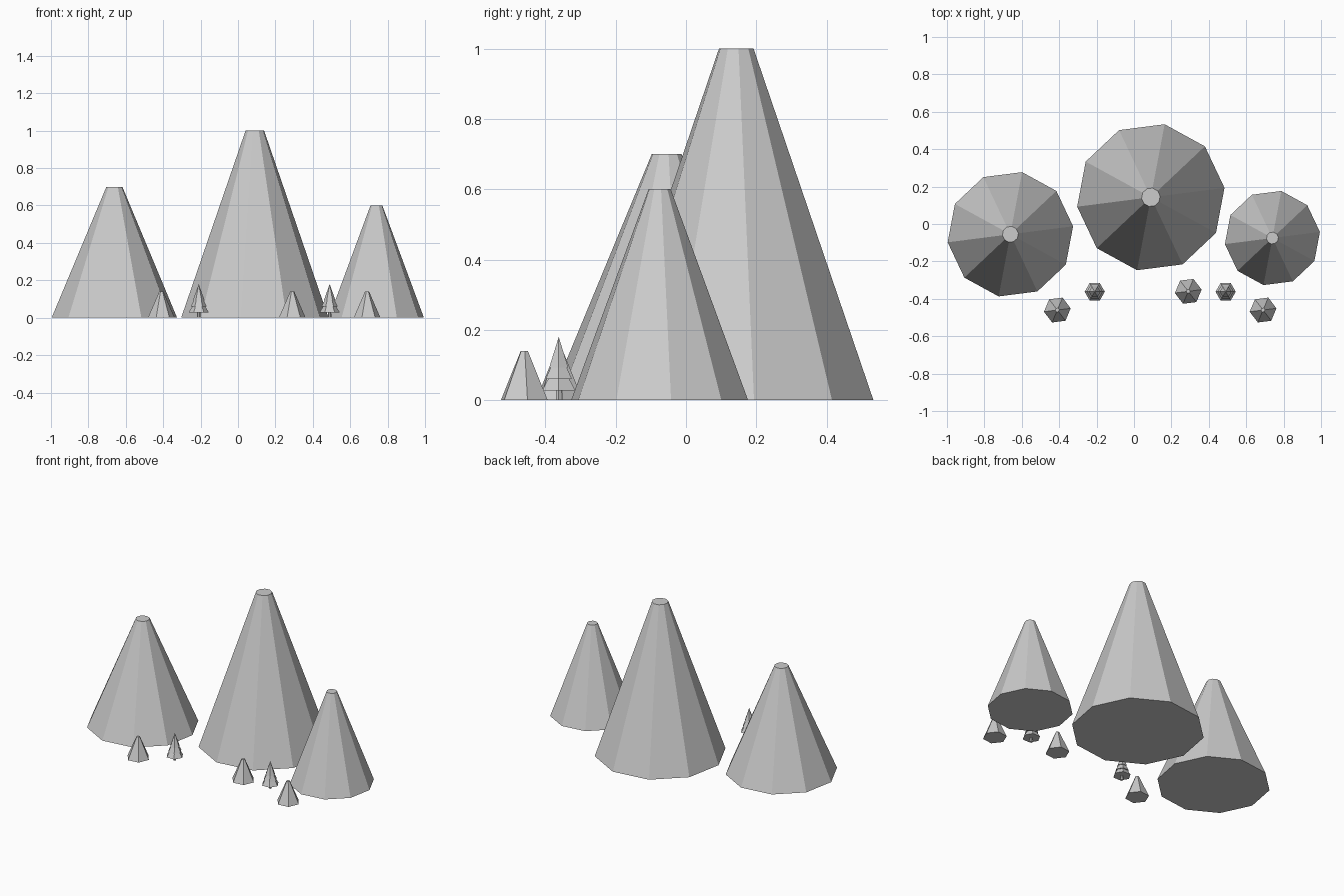
import bpy
from math import radians

cube = bpy.data.objects.get("Cube")
if cube:
    bpy.data.objects.remove(cube, do_unlink=True)

grey = bpy.data.materials.new("light_grey")
grey.use_nodes = True
colour = (0.6, 0.6, 0.6, 1)
grey.diffuse_color = colour
grey.node_tree.nodes["Principled BSDF"].inputs["Base Color"].default_value = colour


def cone(name, x, y, z, bottom, top, height, sides, phase):
    """Flat-shaded cone or frustum standing at z, first corner at phase degrees from +x."""
    bpy.ops.mesh.primitive_cone_add(
        vertices=sides, radius1=bottom, radius2=top, depth=height,
        location=(x, y, z + height / 2), rotation=(0, 0, radians(phase - 90)))
    obj = bpy.context.object
    obj.name = name
    obj.data.materials.append(grey)
    return obj


# Three large ten-sided peaks
for name, x, y, bottom, top, height in [
        ("left_peak", 0.74, -0.075, 0.256, 0.032, 0.6),
        ("middle_peak", 0.09, 0.143, 0.397, 0.05, 1.0),
        ("right_peak", -0.661, -0.055, 0.338, 0.043, 0.7)]:
    cone(name, x, y, 0, bottom, top, height, 10, 7.3)

# Small six-sided rocks in front
for i, (x, y) in enumerate([(-0.41, -0.46), (0.29, -0.36), (0.69, -0.46)], 1):
    cone(f"rock_{i}", x, y, 0, 0.072, 0.011, 0.14, 6, 7.3)

# Fir trees: a trunk and three overlapping tiers
for i, x in enumerate((-0.21, 0.49), 1):
    y = -0.362
    cone(f"tree_{i}_trunk", x, y, 0, 0.009, 0.008, 0.05, 6, 0)
    for t, (z, radius, height) in enumerate(
            [(0.028, 0.054, 0.09), (0.06, 0.043, 0.085), (0.093, 0.031, 0.087)], 1):
        cone(f"tree_{i}_tier_{t}", x, y, z, radius, 0, height, 6, 0)
